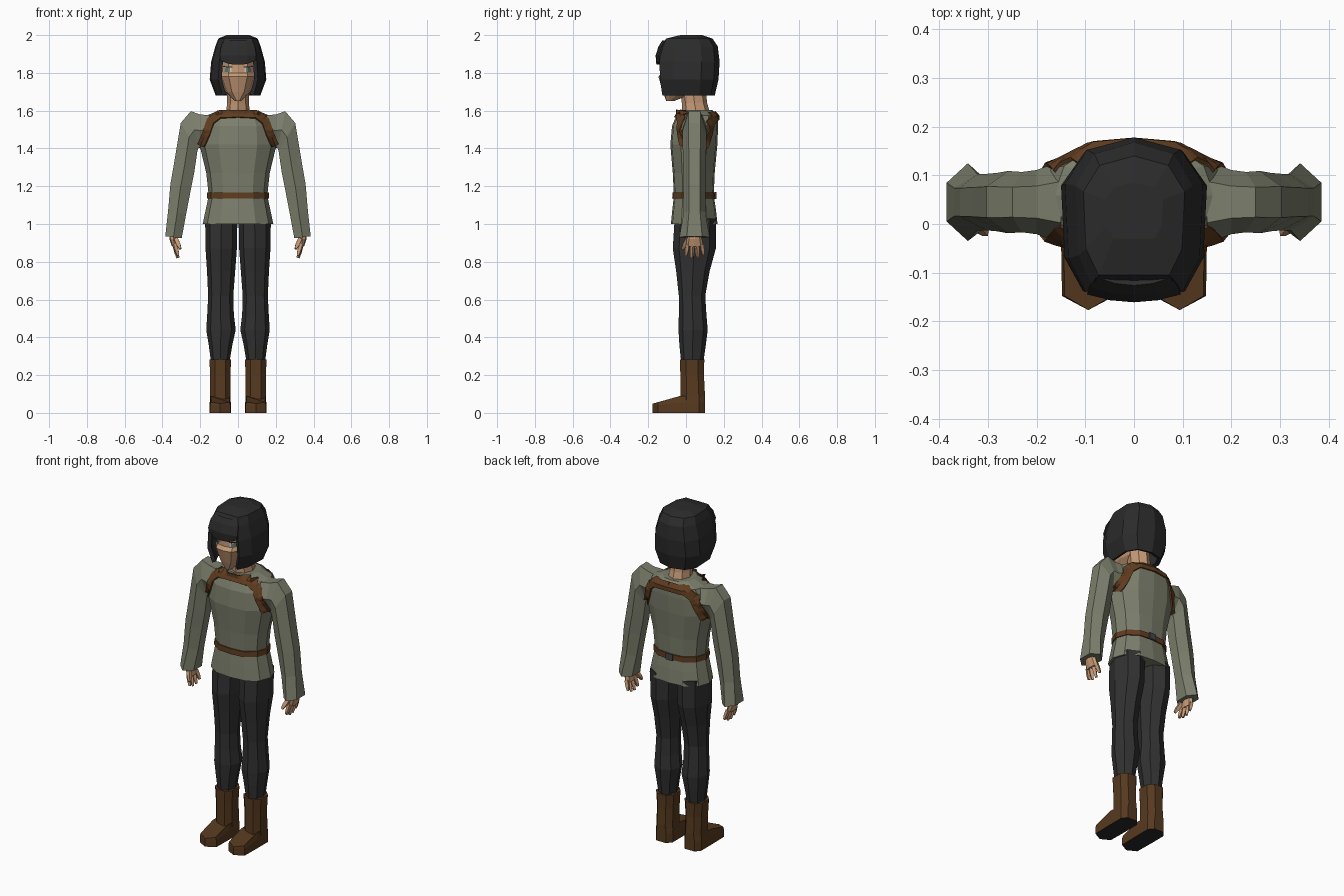
import bpy, bmesh, math
from mathutils import Vector
from mathutils.bvhtree import BVHTree

if "Cube" in bpy.data.objects:
    bpy.data.objects.remove(bpy.data.objects["Cube"])


def mat(name, r, g, b):
    m = bpy.data.materials.new(name)
    m.diffuse_color = (r, g, b, 1)
    m.use_nodes = True
    m.node_tree.nodes["Principled BSDF"].inputs["Base Color"].default_value = m.diffuse_color
    return m


SHIRT = mat("sage_cloth", .2, .21, .15)
PANTS = mat("charcoal_cloth", .031, .031, .031)
HAIR = mat("black_hair", .024, .024, .025)
LEATHER = mat("brown_leather", .115, .045, .014)
BOOT = mat("boot_leather", .095, .042, .014)
SOLE = mat("dark_sole", .02, .02, .02)
SKIN = mat("skin", .56, .32, .18)
WHITE = mat("eye_white", .6, .58, .52)
IRIS = mat("eye_green", .16, .2, .15)
METAL = mat("dark_metal", .06, .06, .065)


def make(name, verts, faces, mats, mirror=False, thick=0, offset=-1):
    me = bpy.data.meshes.new(name)
    me.from_pydata([tuple(v) for v in verts], [], faces)
    bm = bmesh.new()
    bm.from_mesh(me)
    bmesh.ops.recalc_face_normals(bm, faces=bm.faces)
    bm.to_mesh(me)
    bm.free()
    ob = bpy.data.objects.new(name, me)
    bpy.context.collection.objects.link(ob)
    for m in mats:
        me.materials.append(m)
    if thick:
        s = ob.modifiers.new("thickness", 'SOLIDIFY')
        s.thickness, s.offset = thick, offset
    if mirror:
        ob.modifiers.new("mirror", 'MIRROR')
    return ob


def loft(name, rings, mats, mirror=False, skip=lambda i, j: False, caps=(True, True), **kw):
    n = len(rings[0])
    verts = [p for r in rings for p in r]
    faces = [(i*n + j, i*n + (j+1) % n, (i+1)*n + (j+1) % n, (i+1)*n + j)
             for i in range(len(rings) - 1) for j in range(n) if not skip(i, j)]
    if caps[0]:
        faces.append(tuple(range(n))[::-1])
    if caps[1]:
        faces.append(tuple(range((len(rings)-1)*n, len(rings)*n)))
    return make(name, verts, faces, mats, mirror, **kw)


# 12-sided body section: half-width, front y, back y at height z
HALF = [(0, -1), (.5, -.93), (.87, -.55), (1, 0), (.87, .55), (.5, .93), (0, 1)]
BODY = HALF + [(-x, y) for x, y in HALF[5:0:-1]]
OCT = [(math.cos(k*math.pi/4), math.sin(k*math.pi/4)) for k in range(8)]


def ring(shape, z, hx, yf, yb, cx=0):
    return [(cx + hx*x, (yf+yb)/2 + (yb-yf)/2*y, z) for x, y in shape]


# tunic
torso = loft("tunic", [ring(BODY, *r) for r in [
    (1.0, .187, -.08, .167), (1.08, .17, -.072, .158), (1.15, .155, -.064, .147),
    (1.27, .168, -.07, .152), (1.42, .204, -.083, .166), (1.52, .195, -.074, .17),
    (1.575, .165, -.05, .168), (1.603, .095, -.03, .14)]], [SHIRT])

# belt with rear buckle
loft("belt", [ring(BODY, *r) for r in [
    (1.135, .164, -.073, .156), (1.167, .163, -.072, .155)]], [LEATHER])
loft("belt_buckle", [ring([(-1, -1), (1, -1), (1, 1), (-1, 1)], z, .022, .152, .161)
                     for z in (1.132, 1.17)], [METAL])


# sleeves: each hexagon is set by an inner and an outer point in x, z
def sleeve_ring(xi, zi, xo, zo, hy, cy=.045):
    xm, zm = (xi+xo)/2, (zi+zo)/2
    return [(xi, cy-.5*hy, zi), (xm, cy-hy, zm), (xo, cy-.5*hy, zo),
            (xo, cy+.5*hy, zo), (xm, cy+hy, zm), (xi, cy+.5*hy, zi)]


sleeve = loft("sleeve", [sleeve_ring(*r) for r in [
    (.15, 1.43, .15, 1.575, .085), (.20, 1.41, .20, 1.58, .066), (.21, 1.40, .25, 1.597, .062),
    (.215, 1.385, .303, 1.535, .064), (.232, 1.27, .332, 1.36, .06),
    (.25, 1.18, .358, 1.21, .058), (.275, 1.05, .37, 1.07, .058),
    (.298, .925, .385, .935, .08)]], [SHIRT], True)


# hands
def finger(name, p, q, r0, r1):
    p, q = Vector(p), Vector(q)
    rot = (q-p).to_track_quat('Z', 'Y')
    loft(name, [[c + rot @ Vector((r*x, r*y, 0)) for x, y in OCT[::2]]
                for c, r in ((p, r0), (p.lerp(q, .6), r0*.95), (q, r1))], [SKIN], True)


loft("palm", [ring(OCT, z, hx, a, b, cx) for z, hx, a, b, cx in [
    (.95, .02, .02, .075, .345), (.92, .021, .003, .085, .342), (.88, .016, .0, .092, .334)]],
    [SKIN], True)
for k in range(4):
    y = .01 + .024*k
    finger("finger", (.335, y, .892), (.318, y + (k-1.5)*.006, (.832, .82, .822, .838)[k]), .013, .008)
finger("thumb", (.328, .008, .922), (.305, -.02, .868), .015, .008)

# trousers
loft("trouser_leg", [ring(OCT, z, (o-i)/2, a, b, (o+i)/2) for z, i, o, a, b in [
    (.27, .045, .143, -.026, .092), (.36, .03, .155, -.035, .105), (.44, .012, .168, -.04, .115),
    (.52, .022, .163, -.038, .108), (.62, .025, .158, -.038, .102), (.75, .015, .164, -.052, .125),
    (.87, .006, .172, -.07, .158), (1.03, .003, .174, -.06, .158)]], [PANTS], True)

# boots: shaft, then a pointed foot with a dark underside
CX = .094
SHAFT = [(-.5, -1), (.5, -1), (1, -.5), (1, .5), (.5, 1), (-.5, 1), (-1, .5), (-1, -.5)]
loft("boot_shaft", [ring(SHAFT, z, hx, a, b, CX) for z, hx, a, b in [
    (.05, .056, -.03, .1), (.1, .053, -.03, .1), (.2, .053, -.03, .095), (.282, .058, -.032, .097)]],
    [BOOT], True)
SIDE = [(.054, -.148), (.056, -.03), (.056, .07), (.032, .1)]
OUT = [(0, -.177)] + SIDE + [(-x, y) for x, y in SIDE[::-1]]
foot = loft("boot_foot", [[(CX + k*x, y, f(y)) for x, y in OUT] for k, f in [
    (1, lambda y: 0), (1, lambda y: .04 if y < -.1 else .055),
    (.9, lambda y: .09 if y > -.1 else .09 + (y+.03)*.28)]], [BOOT, SOLE], True)
for p in foot.data.polygons:
    p.material_index = int(p.normal.z < -.5)

# neck and head
loft("neck", [ring(OCT, *r) for r in [
    (1.58, .065, -.02, .13), (1.64, .057, -.022, .112), (1.74, .057, -.035, .1)]], [SKIN])
head = loft("head", [ring(BODY, *r) for r in [
    (1.652, .018, -.105, -.06), (1.70, .066, -.122, .06), (1.78, .098, -.146, .12),
    (1.80, .1, -.13, .13), (1.87, .1, -.128, .13), (1.94, .085, -.11, .12)]], [SKIN])

# hair: bobbed shell, open at the face below the forehead
side = [(.7, 0), (.95, .22), (1, .7), (.68, .92), (0, 1)]
CUT = side + [(-x, t) for x, t in side[3::-1]]
loft("hair", [[(hx*x, yf + (yb-yf)*t, z) for x, t in CUT] for z, hx, yf, yb in [
    (1.68, .118, -.125, .152), (1.765, .15, -.138, .172), (1.86, .142, -.14, .178),
    (1.94, .12, -.13, .168), (1.982, .104, -.105, .14), (2.0, .06, -.03, .085)]],
    [HAIR], skip=lambda i, j: j == 8 and i < 3, caps=(False, True), thick=.022)

# fringe across the forehead
xs = (-1, -.5, 0, .5, 1)
rows = [(1.965, .075, -.118), (1.935, .088, -.137), (1.89, .094, -.151), (1.845, .088, -.147)]
make("fringe", [(hx*x, y + .016*x*x, z + (.02*abs(x)**3 if z < 1.85 else 0)) for z, hx, y in rows for x in xs],
     [(i*5+j, i*5+j+1, i*5+j+6, i*5+j+5) for i in range(3) for j in range(4)],
     [HAIR], thick=.02, offset=0)


# thin plates laid on a surface along a path in x, z
def tree(ob):
    me = ob.data
    return BVHTree.FromPolygons([v.co for v in me.vertices], [tuple(p.vertices) for p in me.polygons])


def plate(name, trees, path, width, material, face=-1, lift=.005, thick=.008, steps=6):
    pts = [Vector(a).lerp(Vector(b), k/steps) for a, b in zip(path, path[1:]) for k in range(steps)]
    pts.append(Vector(path[-1]))
    verts, y = [], 0
    for i, p in enumerate(pts):
        t = (pts[min(i+1, len(pts)-1)] - pts[max(i-1, 0)]).normalized()
        for s in (-.5, 0, .5):
            x, z = p.x - t.y*s*width, p.y + t.x*s*width
            hits = [tr.ray_cast(Vector((x, face, z)), Vector((0, -face, 0)))[0] for tr in trees]
            ys = [h.y for h in hits if h]
            if ys:
                y = max(ys) if face > 0 else min(ys)
            verts.append((x, y + face*lift, z))
    make(name, verts, [(3*i+j, 3*i+j+1, 3*i+j+4, 3*i+j+3) for i in range(len(pts)-1) for j in range(2)],
         [material], True, thick, 0)


# shoulder harness, front and back
body = [tree(torso), tree(sleeve)]
STRAP = [(0, 1.585), (.1, 1.58), (.145, 1.545), (.168, 1.48), (.197, 1.415)]
plate("harness_front", body, STRAP, .04, LEATHER, -1)
plate("harness_back", body, [(x, z - .012) for x, z in STRAP], .045, LEATHER, 1)

# eyes
face = [tree(head)]
plate("eye", face, [(.034, 1.817), (.074, 1.819)], .024, WHITE, lift=.002, thick=.003)
plate("iris", face, [(.042, 1.816), (.07, 1.816)], .024, IRIS, lift=.004, thick=.003)
plate("eyelash", face, [(.03, 1.831), (.078, 1.833)], .005, SOLE, lift=.004, thick=.003)
